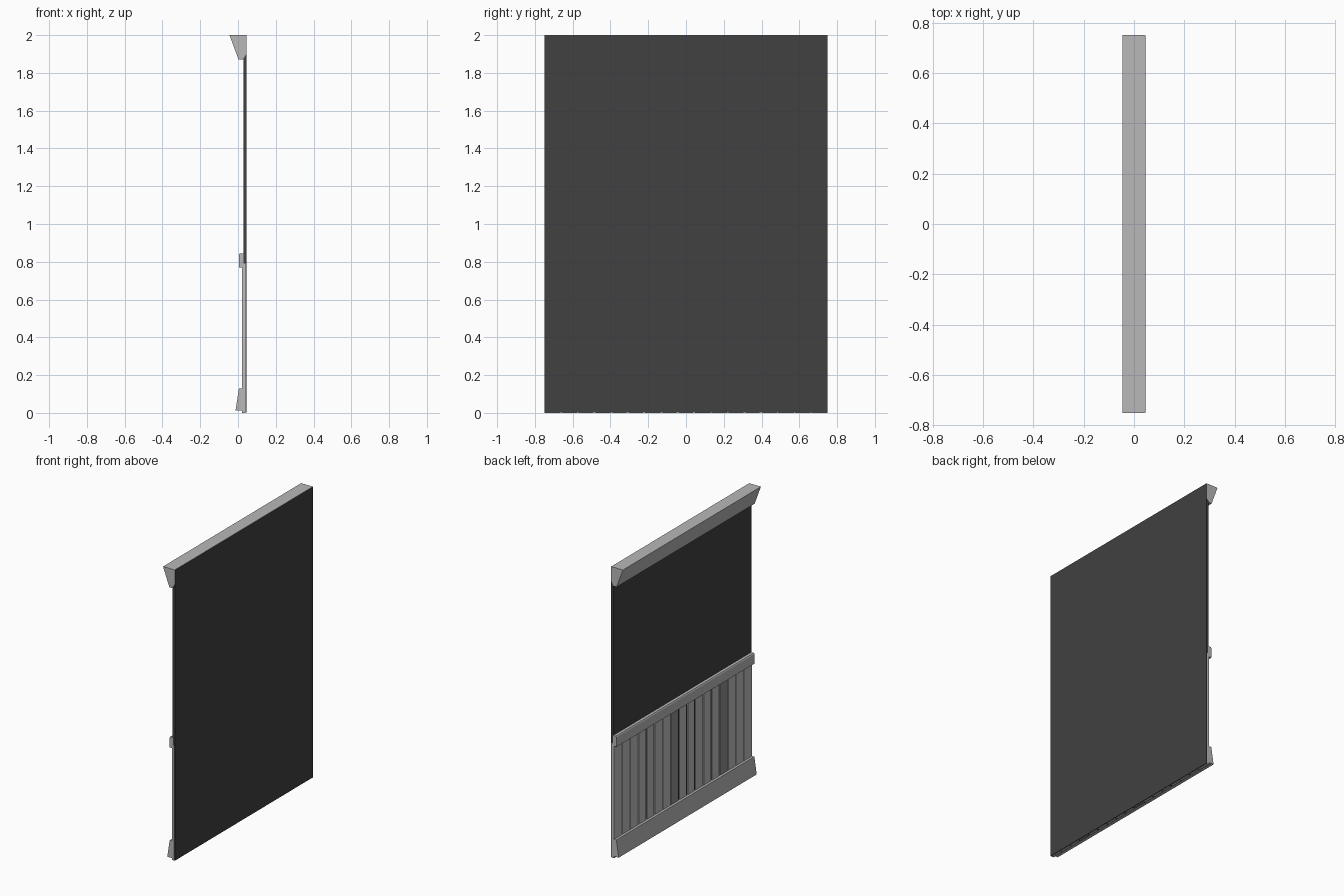
import bpy
import bmesh
import random

random.seed(4)
cube = bpy.data.objects.get("Cube")
if cube:
    bpy.data.objects.remove(cube, do_unlink=True)

HALF = 0.75  # half length of the wall along y


def material(name, value):
    mat = bpy.data.materials.new(name)
    mat.use_nodes = True
    colour = (value, value, value, 1)
    mat.diffuse_color = colour
    bsdf = mat.node_tree.nodes["Principled BSDF"]
    bsdf.inputs["Base Color"].default_value = colour
    bsdf.inputs["Roughness"].default_value = 0.8
    return mat


def extrude_profile(name, profile, y0, y1, mat):
    """Sweep a closed (x, z) profile along y."""
    bm = bmesh.new()
    face = bm.faces.new([bm.verts.new((x, y0, z)) for x, z in profile])
    swept = bmesh.ops.extrude_face_region(bm, geom=[face])["geom"]
    verts = [v for v in swept if isinstance(v, bmesh.types.BMVert)]
    bmesh.ops.translate(bm, verts=verts, vec=(0, y1 - y0, 0))
    bmesh.ops.recalc_face_normals(bm, faces=bm.faces)
    mesh = bpy.data.meshes.new(name)
    bm.to_mesh(mesh)
    bm.free()
    mesh.materials.append(mat)
    obj = bpy.data.objects.new(name, mesh)
    bpy.context.collection.objects.link(obj)
    return obj


def box(x0, x1, z0, z1):
    return [(x0, z0), (x1, z0), (x1, z1), (x0, z1)]


wall_grey = material("charcoal wall", 0.052)
trim_grey = material("light grey trim", 0.48)
plank_grey = material("light grey plank", 0.52)
dark_plank = material("mid grey plank", 0.28)

# Backing wall, a hair inside the trim ends
extrude_profile("wall", box(0.028, 0.045, 0.001, 1.998), -HALF + 0.001, HALF - 0.001, wall_grey)

# Sloped crown moulding along the top
extrude_profile("crown_moulding",
                [(-0.045, 2), (0.003, 1.87), (0.025, 1.87), (0.044, 1.9), (0.044, 2)],
                -HALF, HALF, trim_grey)

# Chair rail with a slight top chamfer
extrude_profile("chair_rail",
                [(0.004, 0.77), (0.03, 0.77), (0.03, 0.843), (0.008, 0.843), (0.004, 0.836)],
                -HALF, HALF, trim_grey)

# Flared baseboard
extrude_profile("baseboard",
                [(-0.013, 0.013), (0.035, 0.013), (0.035, 0.13), (0.005, 0.13)],
                -HALF, HALF, trim_grey)

# Vertical wainscot planks with uneven gaps
COUNT = 17
pitch = 2 * HALF / COUNT
for i in range(COUNT):
    top = HALF - i * pitch
    gap_a = 0 if i == 0 else random.uniform(0.002, 0.008)
    gap_b = 0 if i == COUNT - 1 else random.uniform(0.002, 0.008)
    mat = dark_plank if i in (7, 13) else plank_grey
    extrude_profile(f"wainscot_plank_{i + 1}", box(0.022, 0.04, 0, 0.79),
                    top - pitch + gap_b, top - gap_a, mat)
